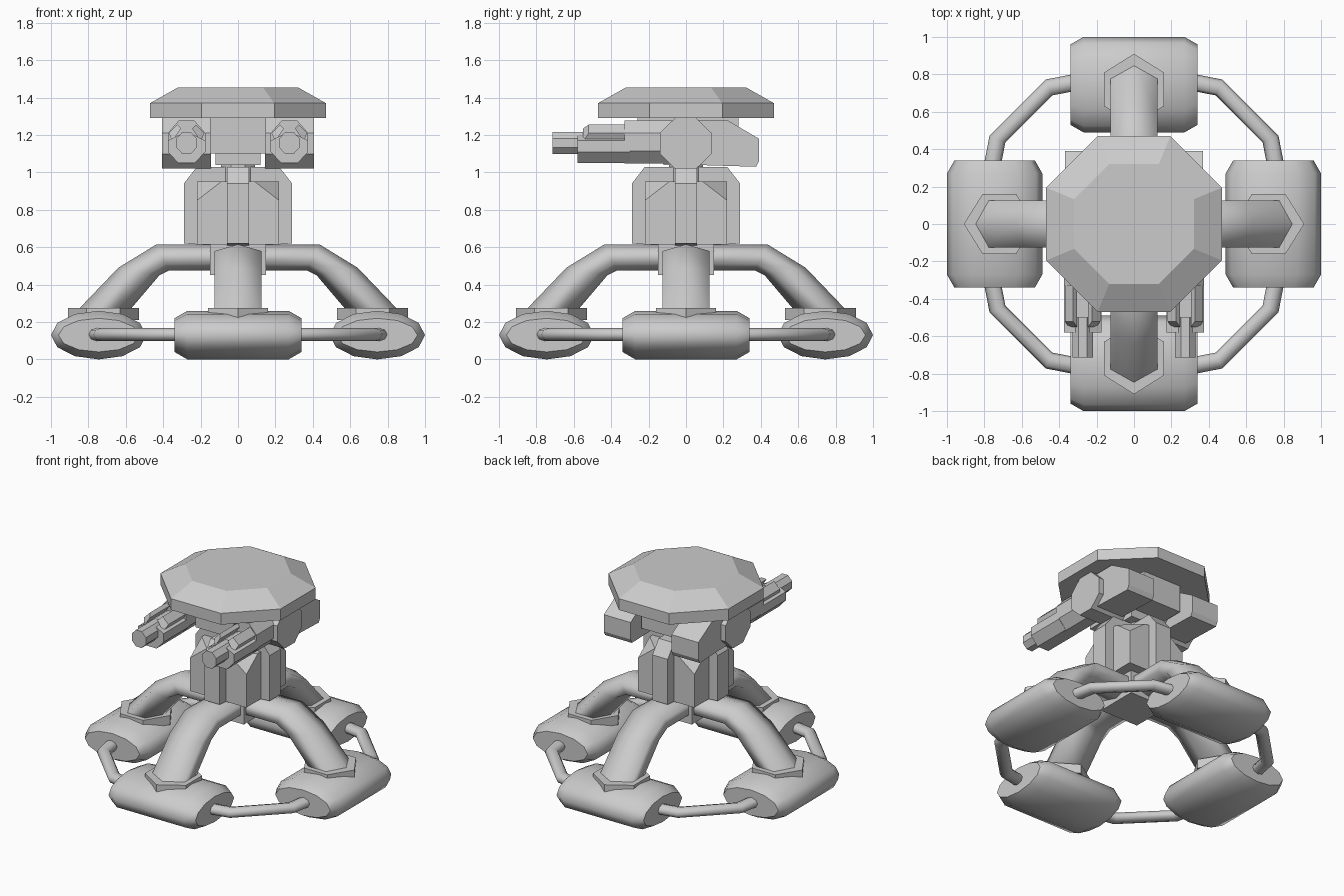
import bpy, bmesh
from math import sin, cos, pi, radians
from mathutils import Matrix

cube = bpy.data.objects.get("Cube")
if cube:
    bpy.data.objects.remove(cube, do_unlink=True)

GREY = (0.6, 0.6, 0.6, 1)
metal = bpy.data.materials.new("grey_metal")
metal.use_nodes = True
metal.diffuse_color = GREY
metal.node_tree.nodes["Principled BSDF"].inputs["Base Color"].default_value = GREY


def finish(name, bm, turn=0, smooth=0):
    """Turn the part about z, set shading and add it to the scene."""
    bmesh.ops.recalc_face_normals(bm, faces=bm.faces)
    bmesh.ops.rotate(bm, verts=bm.verts, matrix=Matrix.Rotation(turn, 3, 'Z'))
    for f in bm.faces:
        f.smooth = smooth > 0
    for e in bm.edges:
        e.smooth = e.calc_face_angle(0) < radians(smooth)
    mesh = bpy.data.meshes.new(name)
    bm.to_mesh(mesh)
    bm.free()
    mesh.materials.append(metal)
    obj = bpy.data.objects.new(name, mesh)
    bpy.context.scene.collection.objects.link(obj)
    return obj


def loft(name, rings, turn=0, smooth=0):
    """Skin a row of rings and cap both ends."""
    bm = bmesh.new()
    loops = [[bm.verts.new(p) for p in ring] for ring in rings]
    n = len(loops[0])
    for a, b in zip(loops, loops[1:]):
        for i in range(n):
            j = (i + 1) % n
            bm.faces.new((a[i], a[j], b[j], b[i]))
    bm.faces.new(loops[0])
    bm.faces.new(loops[-1])
    return finish(name, bm, turn, smooth)


def box(name, x0, x1, y0, y1, z0, z1, turn=0):
    ring = [(x0, y0), (x1, y0), (x1, y1), (x0, y1)]
    return loft(name, [[(x, y, z) for x, y in ring] for z in (z0, z1)], turn)


def along_x(name, profile, x0, x1, turn=0):
    return loft(name, [[(x, y, z) for y, z in profile] for x in (x0, x1)], turn)


def along_y(name, profile, y0, y1):
    return loft(name, [[(x, y, z) for x, z in profile] for y in (y0, y1)])


def octagon(cx, cy, rx, ry):
    """Octagon with flat sides at distance rx and ry."""
    k = cos(pi / 8)
    return [(cx + rx / k * cos((i + .5) * pi / 4),
             cy + ry / k * sin((i + .5) * pi / 4)) for i in range(8)]


# Four legs, each with foot pod, collar and link tube
NAMES = ("left", "back", "right", "front")
for k, side in enumerate(NAMES):
    turn = k * pi / 2
    # foot pod, elliptical with chamfered ends
    stations = [(-.34, .215, .09), (-.27, .255, .13), (.27, .255, .13), (.34, .215, .09)]
    loft(side + "_foot_pod",
         [[(.745 + a * cos(i * pi / 6), t, .13 + b * sin(i * pi / 6)) for i in range(12)]
          for t, a, b in stations], turn, 57)
    # collar plate
    hexagon = [(.91, 0), (.81, .16), (.63, .16), (.53, 0), (.63, -.16), (.81, -.16)]
    loft(side + "_collar", [[(x, y, z) for x, y in hexagon] for z in (.21, .275)], turn)
    # bent leg, given by its outer and inner line
    rings = []
    for ro, zo, ri, zi in [(.08, .615, .08, .475), (.436, .615, .37, .475),
                           (.64, .49, .42, .45), (.87, .25, .59, .25)]:
        at = lambda f, w: (ro + (ri - ro) * f, w, zo + (zi - zo) * f)
        rings.append([at(0, 0), at(.25, .125), at(.75, .125),
                      at(1, 0), at(.75, -.125), at(.25, -.125)])
    loft(side + "_leg", rings, turn, 80)
    # link tube to the next foot
    rings = []
    for x, y, deg in [(.3, .76, 90), (.455, .73, 67), (.73, .455, 23), (.76, .3, 0)]:
        nx, ny = cos(radians(deg)), sin(radians(deg))
        rings.append([(x + nx * .046 * cos(i * pi / 4), y + ny * .046 * cos(i * pi / 4),
                       .133 + .035 * sin(i * pi / 4)) for i in range(8)])
    loft(side + "_link_tube", rings, turn, 60)
    # column rib with sloped top
    rib = [(0, .6), (.29, .62), (.29, .94), (.22, 1.03), (0, 1.03)]
    loft(side + "_rib", [[(x, w, z) for x, z in rib] for w in (-.06, .06)], turn)

# Hub and column with sloped corners
box("leg_hub", -.15, .15, -.15, .15, .45, .62)
bm = bmesh.new()
for sx in (-1, 1):
    for sy in (-1, 1):
        for x, y, z in [(.22, .22, .615), (.22, .22, .85), (.09, .22, .95), (.22, .09, .95)]:
            bm.verts.new((sx * x, sy * y, z))
bmesh.ops.convex_hull(bm, input=bm.verts)
bmesh.ops.dissolve_limit(bm, angle_limit=.01, verts=bm.verts, edges=bm.edges)
finish("column", bm)
loft("neck", [[(x, y, z) for x, y in octagon(0, 0, .09, .09)] for z in (.94, 1.11)])
box("neck_plate", -.12, .12, -.12, .12, 1.04, 1.11)

# Head and roof
box("head", -.15, .15, -.26, .28, 1.10, 1.30)
loft("roof", [[(x, y, z) for x, y in octagon(0, 0, r, r)]
              for r, z in [(.47, 1.29), (.47, 1.37), (.32, 1.455)]])

# Gun on each side
for side, s in (("left", 1), ("right", -1)):
    c = s * .275
    along_x(side + "_gun_mount", octagon(-.002, 1.155, .138, .135), s * .145, s * .405)
    rear = [(0, 1.28), (.22, 1.28), (.39, 1.18), (.39, 1.06), (.375, 1.03), (.05, 1.04)]
    along_x(side + "_rear_housing", rear, s * .16, s * .37)
    along_y(side + "_gun_housing", octagon(c, 1.163, .1, .115), -.33, -.05)
    cradle = [(c - .1, 1.17), (c - .1, 1.11), (c - .045, 1.05), (c + .045, 1.05),
              (c + .1, 1.11), (c + .1, 1.17), (c + .04, 1.2), (c - .04, 1.2)]
    along_y(side + "_gun_cradle", cradle, -.58, -.3)
    along_y(side + "_barrel", octagon(c, 1.157, .055, .058), -.715, -.5)
    # slanted rails on top of the cradle
    for tag, d in (("outer", s), ("inner", -s)):
        rail = [(c + d * x, z) for x, z in
                [(.03, 1.235), (.05, 1.255), (.095, 1.21), (.075, 1.165)]]
        loft(side + "_" + tag + "_rail",
             [[(x, y + (.03 if i in (1, 2) else 0), z) for i, (x, z) in enumerate(rail)]
              for y in (-.55, -.3)])
